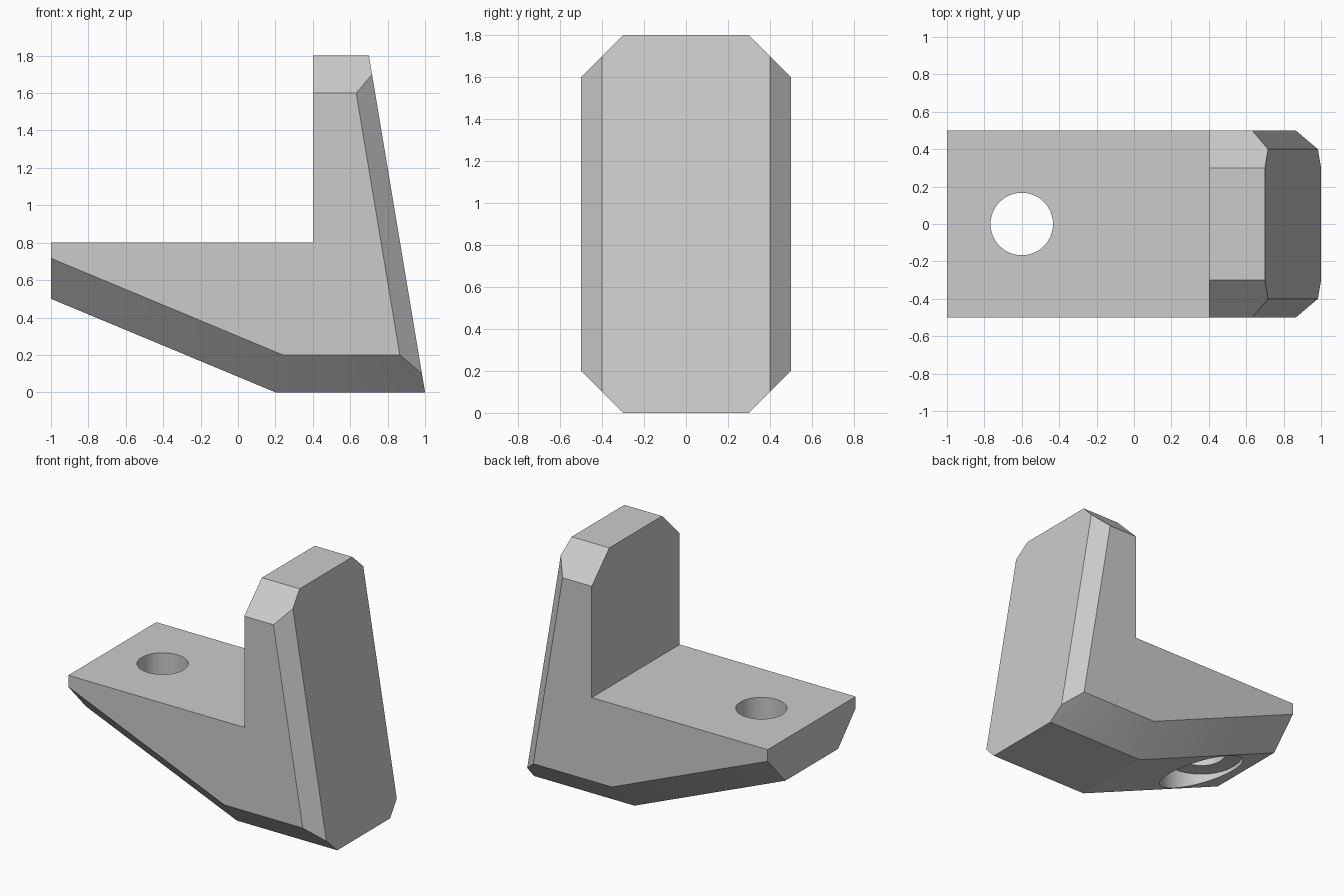
import bpy, bmesh, math
from mathutils import Vector

cube = bpy.data.objects.get("Cube")
if cube:
    bpy.data.objects.remove(cube, do_unlink=True)

HALF_WIDTH = 0.5
HOLE_X = -0.6

grey = bpy.data.materials.new("light_grey")
grey.use_nodes = True
grey.diffuse_color = (0.6, 0.6, 0.6, 1)
grey.node_tree.nodes["Principled BSDF"].inputs["Base Color"].default_value = (0.6, 0.6, 0.6, 1)

# L-shaped side profile, counter-clockwise in x and z
profile = [(-1, 0.5), (0.2, 0), (1, 0), (0.7, 1.8), (0.4, 1.8), (0.4, 0.8), (-1, 0.8)]

# Profile edges to chamfer (by start point) and the chamfer size
chamfers = {0: 0.2, 1: 0.2, 2: 0.1, 3: 0.2}

bm = bmesh.new()
face = bm.faces.new([bm.verts.new((x, -HALF_WIDTH, z)) for x, z in profile])
extruded = bmesh.ops.extrude_face_region(bm, geom=[face])
bmesh.ops.translate(bm, vec=(0, 2 * HALF_WIDTH, 0),
                    verts=[v for v in extruded["geom"] if isinstance(v, bmesh.types.BMVert)])
bmesh.ops.recalc_face_normals(bm, faces=bm.faces)

# Cut 45 degree chamfers along both sides
for i, size in chamfers.items():
    (x0, z0), (x1, z1) = profile[i], profile[i + 1]
    outward = Vector((z1 - z0, 0, x0 - x1)).normalized()
    for side in (-1, 1):
        normal = (outward + Vector((0, side, 0))).normalized()
        point = Vector((x0, side * (HALF_WIDTH - size), z0))
        cut = bmesh.ops.bisect_plane(bm, geom=bm.verts[:] + bm.edges[:] + bm.faces[:],
                                     plane_co=point, plane_no=normal, clear_outer=True)
        rim = [e for e in cut["geom_cut"] if isinstance(e, bmesh.types.BMEdge)]
        bmesh.ops.holes_fill(bm, edges=rim, sides=0)
bmesh.ops.remove_doubles(bm, verts=bm.verts, dist=0.0001)
bmesh.ops.recalc_face_normals(bm, faces=bm.faces)

mesh = bpy.data.meshes.new("angle_bracket")
bm.to_mesh(mesh)
bm.free()
mesh.materials.append(grey)
bracket = bpy.data.objects.new("angle_bracket", mesh)
bpy.context.collection.objects.link(bracket)


def drill(name, radius, bottom, top):
    """Cut a vertical round hole through the bracket."""
    bpy.ops.mesh.primitive_cylinder_add(vertices=64, radius=radius, depth=top - bottom,
                                        location=(HOLE_X, 0, (bottom + top) / 2))
    cutter = bpy.context.object
    cutter.name = name
    cutter.hide_render = True
    cutter.data.materials.append(grey)
    mod = bracket.modifiers.new(name, "BOOLEAN")
    mod.operation = "DIFFERENCE"
    mod.solver = "EXACT"
    mod.object = cutter
    bpy.ops.object.select_all(action="DESELECT")
    bracket.select_set(True)
    bpy.context.view_layer.objects.active = bracket
    bpy.ops.object.modifier_apply(modifier=name)
    bpy.data.objects.remove(cutter, do_unlink=True)


# Bolt hole with a wider counterbore from below
drill("bolt_hole", 0.167, -0.1, 1)
drill("counterbore", 0.285, -0.1, 0.48)

bpy.ops.object.shade_smooth_by_angle(angle=math.radians(20))
